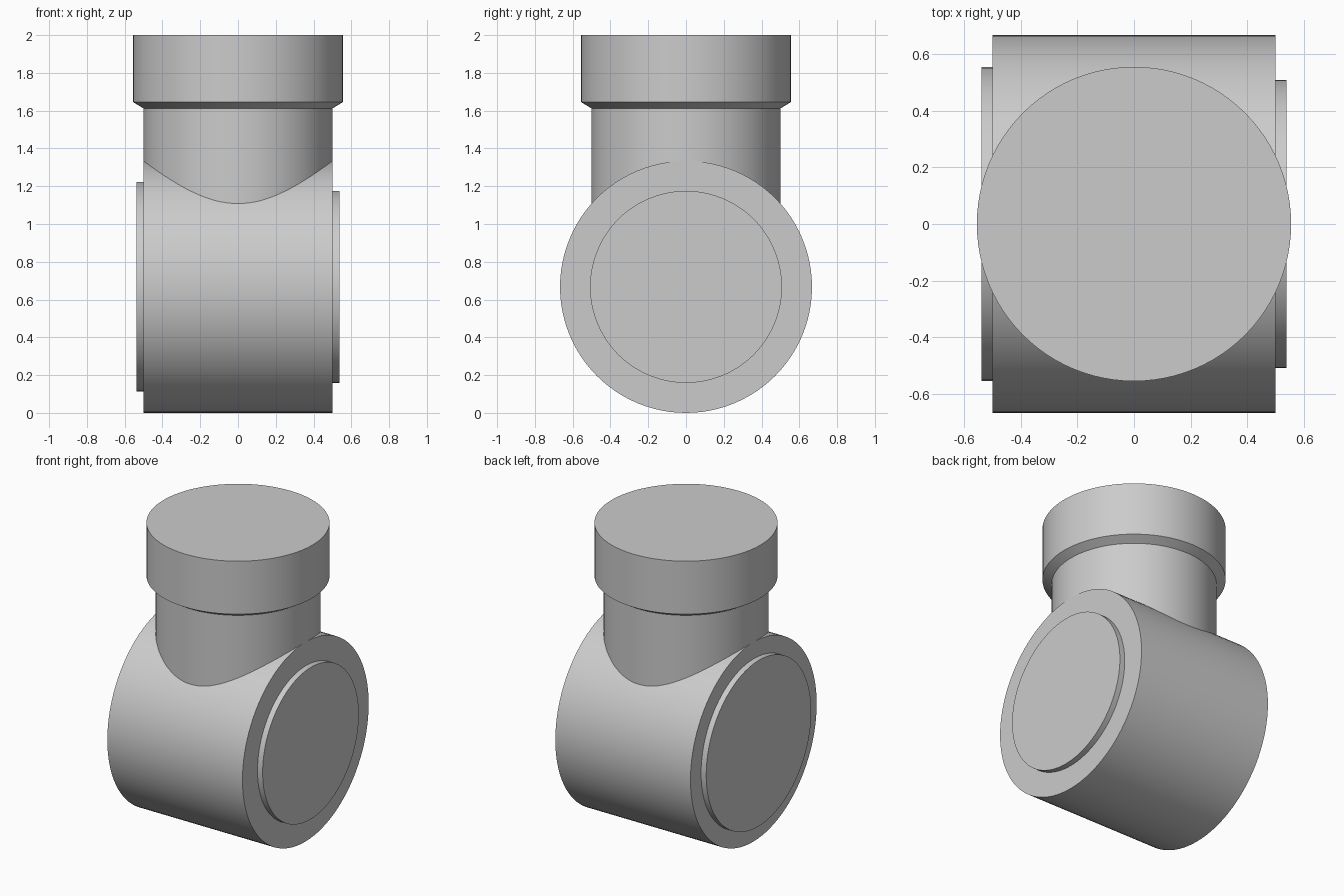
import bpy
import bmesh
import math
from mathutils import Matrix

if "Cube" in bpy.data.objects:
    bpy.data.objects.remove(bpy.data.objects["Cube"], do_unlink=True)

SEGMENTS = 96
BODY_R = 0.667
HALF_LENGTH = 0.5

grey = bpy.data.materials.new("light_grey")
grey.use_nodes = True
grey.diffuse_color = (0.6, 0.6, 0.6, 1)
grey.node_tree.nodes["Principled BSDF"].inputs["Base Color"].default_value = grey.diffuse_color


def lathe(name, profile, matrix=Matrix()):
    """Closed solid of revolution about z from (radius, height) pairs."""
    bm = bmesh.new()
    rings = []
    for radius, height in profile:
        angles = [math.tau * i / SEGMENTS for i in range(SEGMENTS)]
        rings.append([bm.verts.new((radius * math.cos(a), radius * math.sin(a), height))
                      for a in angles])
    for low, high in zip(rings, rings[1:]):
        for i in range(SEGMENTS):
            j = (i + 1) % SEGMENTS
            bm.faces.new((low[i], low[j], high[j], high[i]))
    bm.faces.new(rings[0][::-1])
    bm.faces.new(rings[-1])
    bm.transform(matrix)
    mesh = bpy.data.meshes.new(name)
    bm.to_mesh(mesh)
    bm.free()
    mesh.materials.append(grey)
    obj = bpy.data.objects.new(name, mesh)
    bpy.context.collection.objects.link(obj)
    bpy.ops.object.select_all(action="DESELECT")
    obj.select_set(True)
    bpy.context.view_layer.objects.active = obj
    bpy.ops.object.shade_smooth_by_angle(angle=math.radians(25))
    return obj


# Horizontal drum and its end bosses, of different radii, lie along x
along_x = Matrix.Translation((0, 0, BODY_R)) @ Matrix.Rotation(math.pi / 2, 4, "Y")
lathe("drum", [(BODY_R, -HALF_LENGTH), (BODY_R, HALF_LENGTH)], along_x)
lathe("left_boss", [(0.508, 0.45), (0.508, 0.538)], along_x)
lathe("right_boss", [(0.555, -0.538), (0.555, -0.45)], along_x)

# Upright neck flaring into the wider collar
lathe("neck_and_collar", [(0.5, 0.9), (0.5, 1.612), (0.555, 1.645), (0.555, 2.0)])
